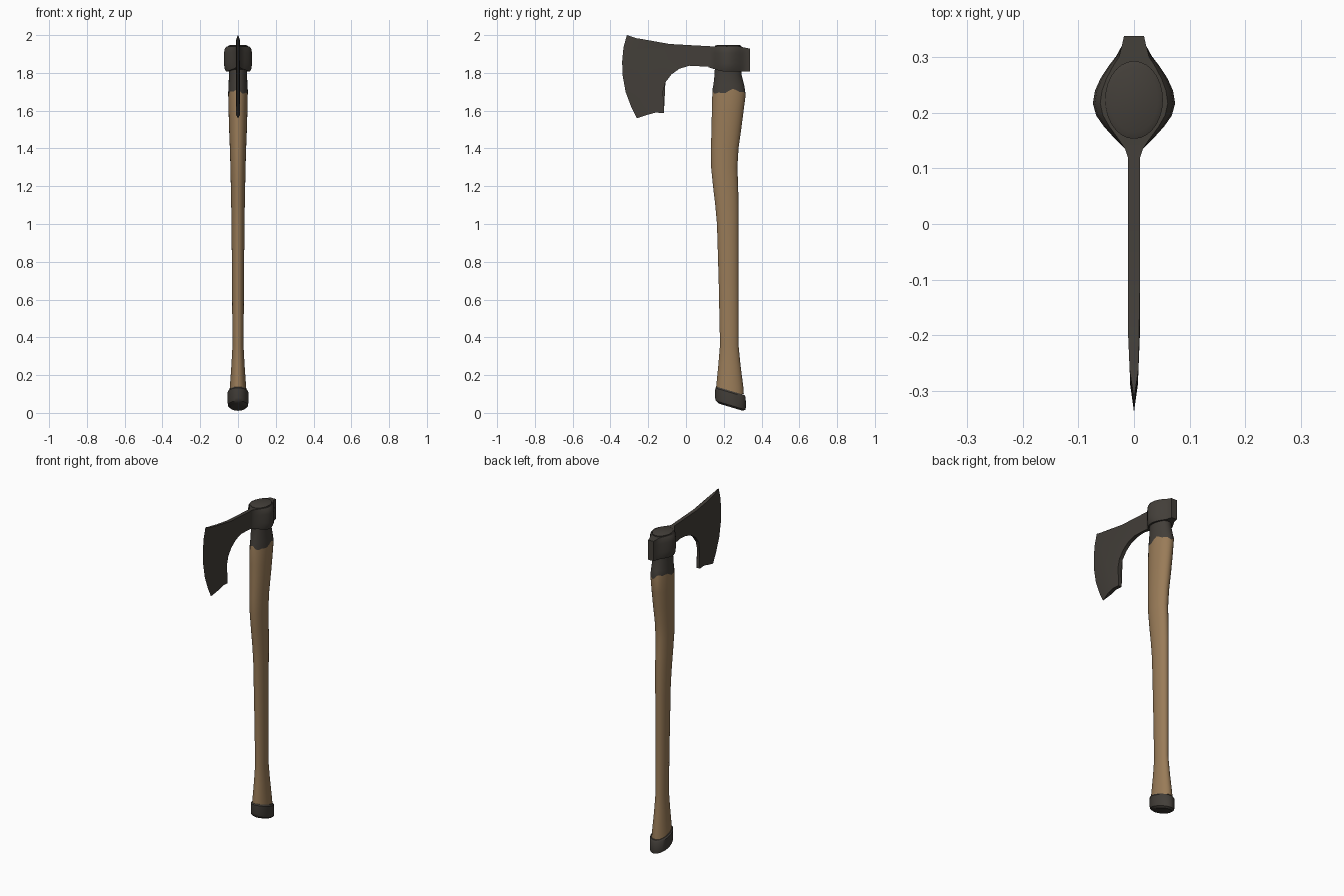
import bpy, bmesh, math

cube = bpy.data.objects.get("Cube")
if cube:
    bpy.data.objects.remove(cube)


def material(name, rgb):
    m = bpy.data.materials.new(name)
    m.use_nodes = True
    m.diffuse_color = (*rgb, 1)
    m.node_tree.nodes["Principled BSDF"].inputs["Base Color"].default_value = (*rgb, 1)
    return m


WOOD = material("warm_wood", (0.32, 0.20, 0.098))
IRON = material("dark_iron", (0.056, 0.049, 0.041))


def finish(name, bm, mats, angle=35):
    bmesh.ops.recalc_face_normals(bm, faces=bm.faces)
    me = bpy.data.meshes.new(name)
    bm.to_mesh(me)
    bm.free()
    for m in mats:
        me.materials.append(m)
    ob = bpy.data.objects.new(name, me)
    bpy.context.collection.objects.link(ob)
    bpy.ops.object.select_all(action='DESELECT')
    ob.select_set(True)
    bpy.context.view_layer.objects.active = ob
    bpy.ops.object.shade_smooth_by_angle(angle=math.radians(angle))
    return ob


def loft(rings, mat_rule=None):
    """Skin a stack of equal-length point rings and close both ends."""
    bm = bmesh.new()
    loops = [[bm.verts.new(p) for p in ring] for ring in rings]
    n = len(loops[0])
    for k, (a, b) in enumerate(zip(loops, loops[1:])):
        for i in range(n):
            j = (i + 1) % n
            f = bm.faces.new((a[i], a[j], b[j], b[i]))
            f.material_index = mat_rule(k) if mat_rule else 0
    bm.faces.new(loops[0])
    top = bm.faces.new(loops[-1])
    top.material_index = mat_rule(len(rings)) if mat_rule else 0
    return bm


def oval(z, y0, y1, rx, slant=0.0, jag=0.0, n=28):
    cy, ry = (y0 + y1) / 2, (y1 - y0) / 2
    pts = []
    for i in range(n):
        a = math.tau * i / n
        dy = ry * math.sin(a)
        wave = jag * (math.sin(3 * a + 0.6) + 0.6 * math.sin(7 * a))
        pts.append((rx * math.cos(a), cy + dy, z - slant * dy + wave))
    return pts


# Handle: curved wooden shaft, iron neck and the plug showing through the eye
shaft = [(0.10, 0.158, 0.306, 0.046), (0.14, 0.160, 0.303, 0.043),
         (0.25, 0.171, 0.289, 0.035), (0.36, 0.180, 0.278, 0.029),
         (0.70, 0.173, 0.278, 0.032), (1.00, 0.164, 0.278, 0.034),
         (1.10, 0.155, 0.278, 0.036), (1.20, 0.143, 0.276, 0.038),
         (1.30, 0.133, 0.272, 0.040), (1.40, 0.132, 0.278, 0.043),
         (1.50, 0.135, 0.292, 0.047), (1.60, 0.137, 0.305, 0.050)]
rings = [oval(*s) for s in shaft]
border = len(rings)
rings += [oval(1.70, 0.140, 0.316, 0.052, jag=0.010),
          oval(1.735, 0.145, 0.308, 0.050),
          oval(1.79, 0.151, 0.294, 0.048),
          oval(1.83, 0.153, 0.293, 0.050),
          oval(1.943, 0.153, 0.293, 0.052),
          oval(1.948, 0.165, 0.281, 0.043)]
finish("handle", loft(rings, lambda k: int(k >= border)), [WOOD, IRON], 50)

# Slanted iron cap on the butt of the handle
cap = [(0.030, 0.175, 0.300, 0.042), (0.040, 0.158, 0.315, 0.053),
       (0.055, 0.154, 0.317, 0.055), (0.108, 0.155, 0.316, 0.055),
       (0.117, 0.161, 0.308, 0.049)]
finish("butt_cap", loft([oval(*c, slant=0.3) for c in cap]), [IRON])

# Eye collar: a teardrop outline tapering to the blade in front and the poll behind
half = [(0.120, 0.011), (0.135, 0.016), (0.155, 0.036), (0.175, 0.054),
        (0.195, 0.068), (0.217, 0.074), (0.240, 0.070), (0.262, 0.060),
        (0.285, 0.045), (0.300, 0.033), (0.320, 0.022), (0.338, 0.018)]
outline = [(x, y) for y, x in half] + [(-x, y) for y, x in reversed(half)]


def collar_ring(z, scale, bottom):
    ring = []
    for x, y in outline:
        lift = 0.3 * max(0, 0.19 - y) if bottom else -0.2 * max(0, y - 0.28)
        sx = x * scale if abs(x) > 0.03 else x
        ring.append((sx, y, z + lift))
    return ring


levels = [(1.808, 0.86, True), (1.825, 0.97, True), (1.850, 1.0, True),
          (1.905, 1.0, False), (1.927, 0.95, False), (1.940, 0.82, False)]
finish("eye_collar", loft([collar_ring(*l) for l in levels]), [IRON])

# Bearded blade: flat cheeks with a bevel down to the curved cutting edge
edge = [(-0.313, 2.0), (-0.331, 1.935), (-0.338, 1.86), (-0.336, 1.79),
        (-0.320, 1.70), (-0.290, 1.62), (-0.260, 1.56)]
lower = [(-0.235, 1.563), (-0.205, 1.582), (-0.16, 1.59), (-0.117, 1.587),
         (-0.117, 1.622), (-0.122, 1.66), (-0.122, 1.70), (-0.109, 1.75),
         (-0.077, 1.792), (-0.035, 1.822), (0.018, 1.838), (0.071, 1.842),
         (0.128, 1.832), (0.17, 1.83)]
upper = [(0.17, 1.938), (0.128, 1.941), (0.018, 1.947), (-0.088, 1.953),
         (-0.193, 1.969), (-0.25, 1.982)]
bevel = [(y + 0.05, 1.78 + (z - 1.78) * 0.925) for y, z in edge]


def thickness(y):
    return min(0.011, 0.007 + 0.004 * max(0, y + 0.28) / 0.09)


bm = bmesh.new()
body = bevel + lower[1:] + upper
sides = [[bm.verts.new((s * thickness(y), y, z)) for y, z in body] for s in (1, -1)]
rim = [bm.verts.new((0, y, z)) for y, z in edge]
m = len(bevel)
for side in sides:
    bm.faces.new(side)
    for i in range(m - 1):
        bm.faces.new((side[i], side[i + 1], rim[i + 1], rim[i]))
a, b = sides
for i in range(m - 1, len(body)):
    j = (i + 1) % len(body)
    bm.faces.new((a[i], a[j], b[j], b[i]))
for i in (0, m - 1):
    bm.faces.new((a[i], b[i], rim[i]))
bmesh.ops.triangulate(bm, faces=[f for f in bm.faces if len(f.verts) > 4])
finish("blade", bm, [IRON], 20)
